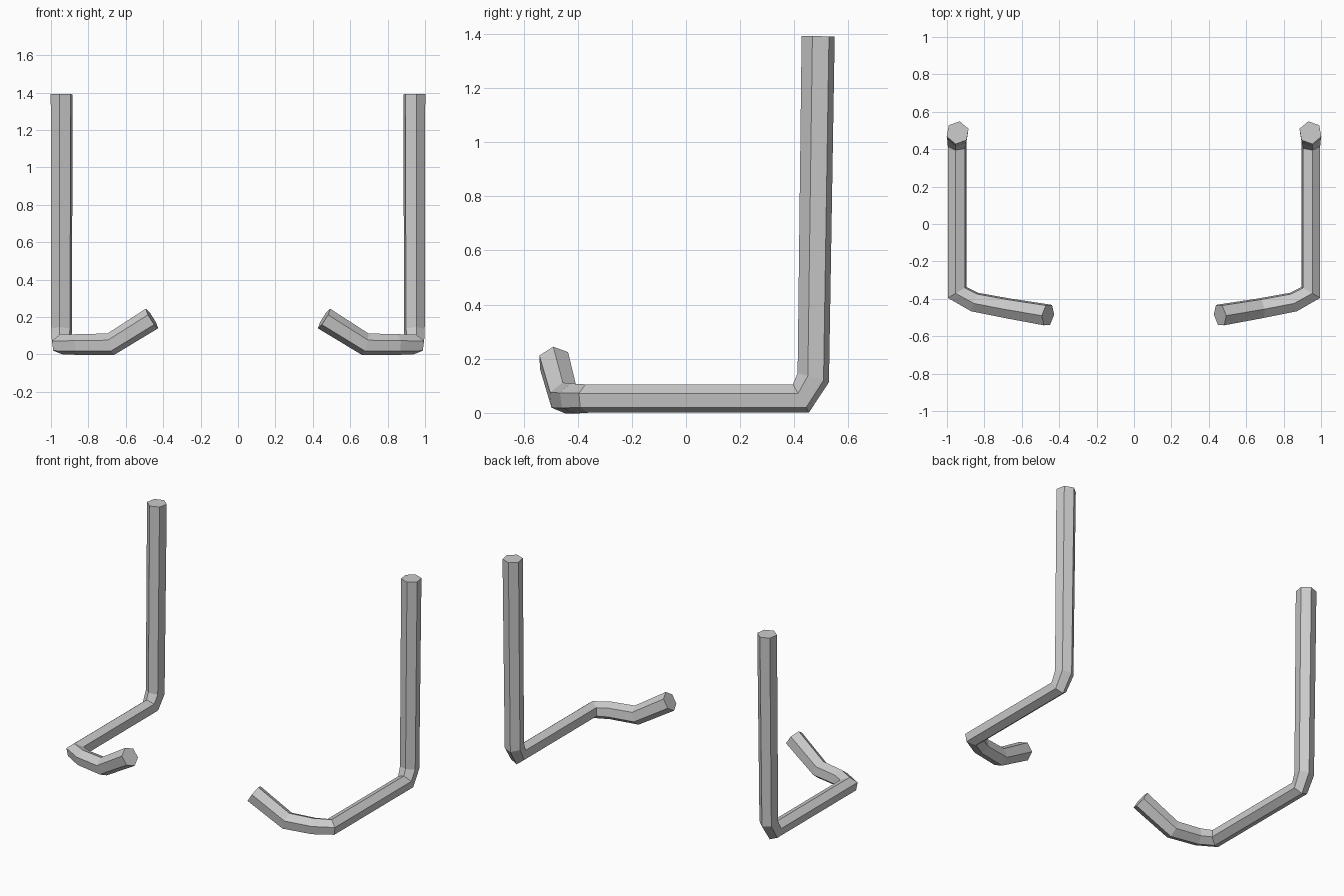
import bpy, bmesh
from math import sin, cos, radians, pi
from mathutils import Vector

if "Cube" in bpy.data.objects:
    bpy.data.objects.remove(bpy.data.objects["Cube"])

# Centre line of the right-hand bar (x, y, z, radius), from top end to curled front tip
PATH = [
    (0.943, 0.488, 1.391, 0.062),
    (0.943, 0.470, 0.130, 0.059),
    (0.946, 0.424, 0.053, 0.053),
    (0.946, -0.366, 0.053, 0.053),
    (0.853, -0.417, 0.053, 0.056),
    (0.680, -0.450, 0.055, 0.058),
    (0.460, -0.487, 0.192, 0.062),
]
SIDES = 6


def sweep(bm, path, first_normal):
    """Six-sided tube along a path with mitred joints and capped ends."""
    pts = [Vector(p[:3]) for p in path]
    dirs = [(b - a).normalized() for a, b in zip(pts, pts[1:])]
    normal = first_normal
    rings = []
    for i, p in enumerate(pts):
        d_in = dirs[max(i - 1, 0)]
        d_out = dirs[min(i, len(dirs) - 1)]
        plane = (d_in + d_out).normalized()
        u = (normal - d_in * normal.dot(d_in)).normalized()
        v = d_in.cross(u)
        ring = []
        for k in range(SIDES):
            a = 2 * pi * k / SIDES
            off = (u * cos(a) + v * sin(a)) * path[i][3]
            off -= d_in * (off.dot(plane) / d_in.dot(plane))
            ring.append(bm.verts.new(p + off))
        rings.append(ring)
        normal = d_in.rotation_difference(d_out) @ u
    for r, s in zip(rings, rings[1:]):
        for k in range(SIDES):
            j = (k + 1) % SIDES
            bm.faces.new((r[k], r[j], s[j], s[k]))
    bm.faces.new(rings[0][::-1])
    bm.faces.new(rings[-1])
    bmesh.ops.recalc_face_normals(bm, faces=bm.faces[:])


# Bent bar, mirrored to the left side
bm = bmesh.new()
roll = radians(10)
sweep(bm, PATH, Vector((sin(roll), -cos(roll), 0)))
mesh = bpy.data.meshes.new("bent_bars")
bm.to_mesh(mesh)
bm.free()
bars = bpy.data.objects.new("bent_bars", mesh)
bpy.context.collection.objects.link(bars)
mirror = bars.modifiers.new("mirror", 'MIRROR')
mirror.use_axis = (True, False, False)
